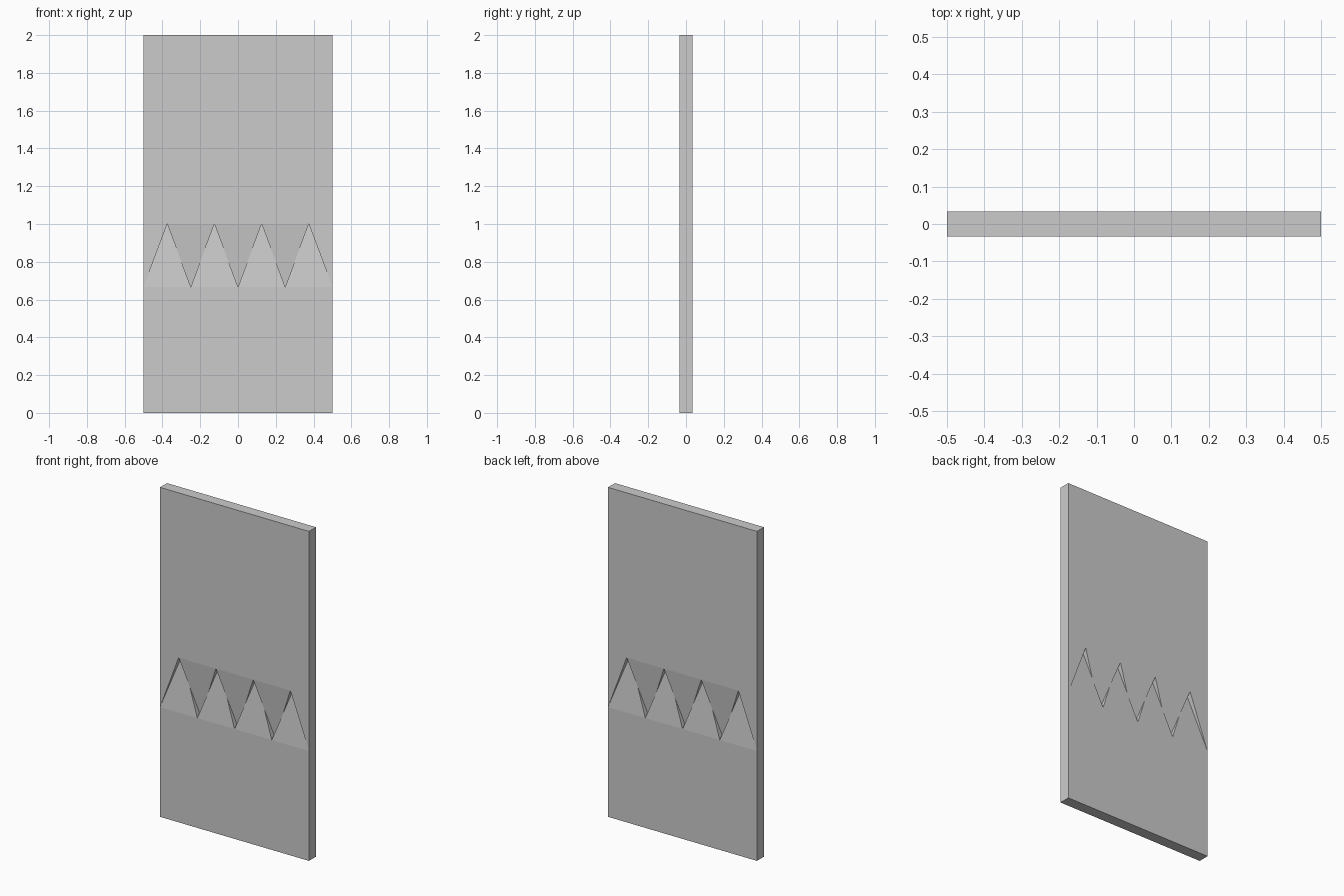
import bpy, bmesh

if "Cube" in bpy.data.objects:
    bpy.data.objects.remove(bpy.data.objects["Cube"])

H = 0.0335            # half thickness of the panel
LOW, HIGH = 2 / 3, 1.0  # valley and peak heights of the zigzag
PITCH = 0.25


def finish(name, bm):
    bmesh.ops.recalc_face_normals(bm, faces=bm.faces)
    mesh = bpy.data.meshes.new(name)
    bm.to_mesh(mesh)
    bm.free()
    obj = bpy.data.objects.new(name, mesh)
    bpy.context.collection.objects.link(obj)
    return obj


def slab(name, profile):
    """Extrude an x-z profile through the panel thickness."""
    bm = bmesh.new()
    face = bm.faces.new([bm.verts.new((x, -H, z)) for x, z in profile])
    ext = bmesh.ops.extrude_face_region(bm, geom=[face])
    verts = [v for v in ext["geom"] if isinstance(v, bmesh.types.BMVert)]
    bmesh.ops.translate(bm, verts=verts, vec=(0, 2 * H, 0))
    return finish(name, bm)


def teeth(name, centres, base_z, tip_z):
    """Row of pyramids tapering from full thickness to a point."""
    bm = bmesh.new()
    for x in centres:
        base = [bm.verts.new((x + sx * PITCH / 2, sy * H, base_z))
                for sx, sy in ((-1, -1), (1, -1), (1, 1), (-1, 1))]
        tip = bm.verts.new((x, 0, tip_z))
        bm.faces.new(base)
        for i in range(4):
            bm.faces.new((base[i], base[(i + 1) % 4], tip))
    return finish(name, bm)


# lower door half and its upward teeth
slab("lower_panel", [(-0.5, 0), (0.5, 0), (0.5, LOW), (-0.5, LOW)])
teeth("lower_teeth", [-0.375 + i * PITCH for i in range(4)], LOW, HIGH)

# upper door half with flat outer corners, and its downward teeth
slab("upper_panel", [(-0.5, 2), (-0.5, LOW), (-0.375, HIGH),
                     (0.375, HIGH), (0.5, LOW), (0.5, 2)])
teeth("upper_teeth", [-0.25 + i * PITCH for i in range(3)], HIGH, LOW)
